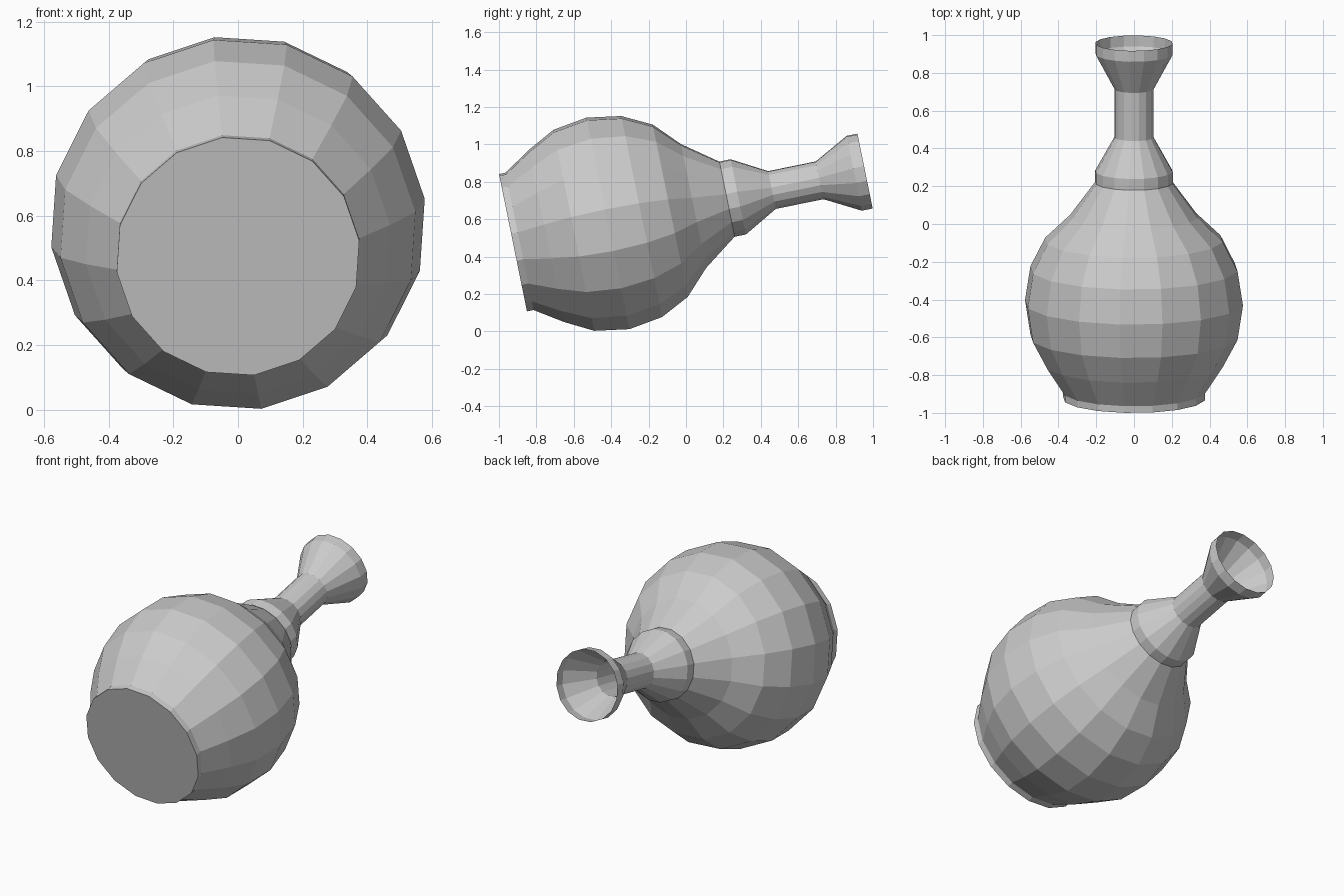
import bpy, bmesh, math
from mathutils import Matrix

if "Cube" in bpy.data.objects:
    bpy.data.objects.remove(bpy.data.objects["Cube"])

SIDES = 16
TILT = math.radians(11.5)       # the flask lies on its side, mouth raised
PLACE = Matrix.Translation((0, -0.925, 0.4745)) @ Matrix.Rotation(TILT - math.pi / 2, 4, 'X')


def lathe(name, profile, cap_base=False):
    """Revolve (radius, height) pairs into a flat-shaded faceted shell."""
    bm = bmesh.new()
    rings = []
    for r, h in profile:
        ring = []
        for i in range(SIDES):
            a = math.radians(-75) + i * math.tau / SIDES
            ring.append(bm.verts.new((r * math.cos(a), r * math.sin(a), h)))
        rings.append(ring)
    for lo, hi in zip(rings, rings[1:]):
        for i in range(SIDES):
            j = (i + 1) % SIDES
            bm.faces.new((lo[i], lo[j], hi[j], hi[i]))
    if cap_base:
        bm.faces.new(rings[0][::-1])
    bm.transform(PLACE)
    mesh = bpy.data.meshes.new(name)
    bm.to_mesh(mesh)
    bm.free()
    obj = bpy.data.objects.new(name, mesh)
    bpy.context.collection.objects.link(obj)
    return obj


# Round belly with its short foot and closed flat base
lathe("flask_body", [
    (0.378, 0.0), (0.378, 0.036), (0.474, 0.183), (0.553, 0.332),
    (0.582, 0.518), (0.553, 0.702), (0.474, 0.858), (0.341, 0.985),
    (0.206, 1.168),
], cap_base=True)

# Collar, slim neck and flared open mouth
lathe("flask_neck", [
    (0.207, 1.168), (0.207, 1.229), (0.104, 1.413), (0.104, 1.673),
    (0.206, 1.862), (0.206, 1.921),
])
